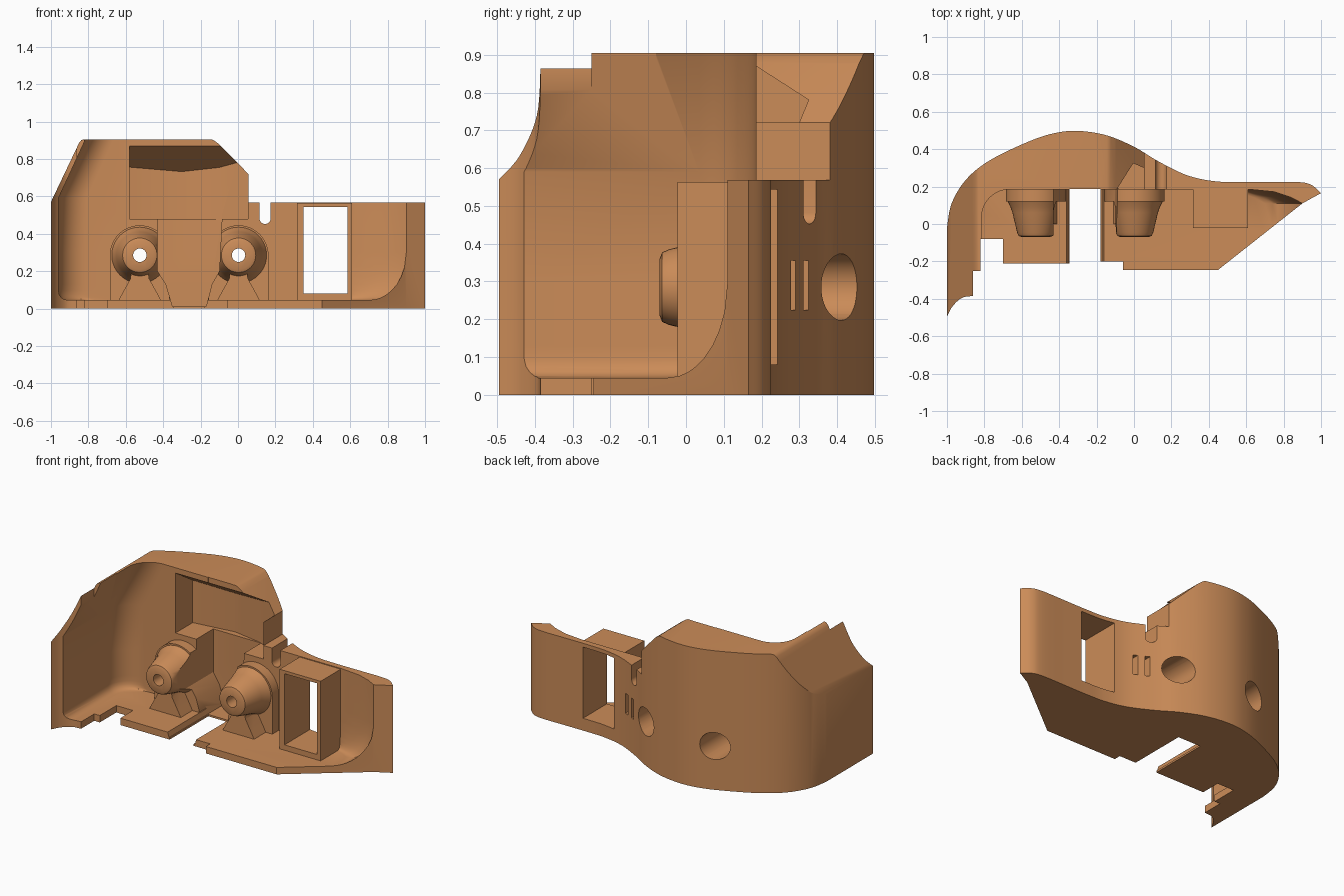
import bpy, bmesh, math
from mathutils import Vector

if "Cube" in bpy.data.objects:
    bpy.data.objects.remove(bpy.data.objects["Cube"])

clay = bpy.data.materials.new("terracotta")
clay.diffuse_color = (0.60, 0.262, 0.098, 1)
clay.use_nodes = True
clay.node_tree.nodes["Principled BSDF"].inputs["Base Color"].default_value = clay.diffuse_color


def make(name, bm):
    bmesh.ops.recalc_face_normals(bm, faces=bm.faces)
    me = bpy.data.meshes.new(name)
    bm.to_mesh(me)
    bm.free()
    ob = bpy.data.objects.new(name, me)
    bpy.context.collection.objects.link(ob)
    me.materials.append(clay)
    return ob


def loft(name, rings):
    """Closed solid through rings that have the same point count."""
    bm = bmesh.new()
    vs = [[bm.verts.new(p) for p in r] for r in rings]
    n = len(vs[0])
    for a, b in zip(vs, vs[1:]):
        for i in range(n):
            j = (i + 1) % n
            bm.faces.new((a[i], a[j], b[j], b[i]))
    bm.faces.new(vs[0])
    bm.faces.new(vs[-1])
    return make(name, bm)


def prism(name, pts, axis, a, b):
    def place(p, d):
        return {"x": (d, p[0], p[1]), "y": (p[0], d, p[1]), "z": (p[0], p[1], d)}[axis]
    return loft(name, [[place(p, d) for p in pts] for d in (a, b)])


def box(name, x0, x1, y0, y1, z0, z1):
    return prism(name, [(x0, y0), (x1, y0), (x1, y1), (x0, y1)], "z", z0, z1)


def lathe_y(name, cx, cz, profile, n=40):
    """Round solid about an axis along y; profile is (y, radius)."""
    ang = [2 * math.pi * i / n for i in range(n)]
    return loft(name, [[(cx + r * math.cos(t), y, cz + r * math.sin(t)) for t in ang]
                       for y, r in profile])


def arc(cx, cy, r, a0, a1, n=12):
    return [(cx + r * math.cos(math.radians(a0 + (a1 - a0) * i / n)),
             cy + r * math.sin(math.radians(a0 + (a1 - a0) * i / n))) for i in range(n + 1)]


def spline(pts, n=6):
    """Smooth curve through points."""
    p = [Vector(q) for q in [pts[0]] + pts + [pts[-1]]]
    out = []
    for i in range(1, len(p) - 2):
        a, b, c, d = p[i - 1:i + 3]
        for k in range(n):
            t = k / n
            out.append(tuple(0.5 * (2 * b + (c - a) * t + (2 * a - 5 * b + 4 * c - d) * t * t
                                    + (3 * b - a - 3 * c + d) * t ** 3)))
    return out + [pts[-1]]


def boolean(ob, tool, op):
    m = ob.modifiers.new("bool", "BOOLEAN")
    m.operation, m.solver, m.object = op, "EXACT", tool
    bpy.context.view_layer.objects.active = ob
    bpy.ops.object.modifier_apply(modifier=m.name)
    bpy.data.objects.remove(tool)


# footprint: wavy back wall and stepped floor edge
back = spline([(-1, -0.02), (-0.975, 0.11), (-0.9, 0.235), (-0.78, 0.335), (-0.6, 0.425),
               (-0.45, 0.48), (-0.31, 0.498), (-0.15, 0.475), (0, 0.413), (0.13, 0.335),
               (0.28, 0.262), (0.42, 0.23), (0.55, 0.224), (0.7, 0.224), (0.88, 0.224),
               (0.95, 0.208), (1, 0.165)])
floor_edge = [(0.9, 0.11), (0.45, -0.245), (-0.06, -0.245), (-0.06, -0.2), (-0.18, -0.2),
              (-0.18, 0.187), (-0.345, 0.187), (-0.345, -0.21), (-0.7, -0.21), (-0.7, -0.08),
              (-0.82, -0.08), (-0.82, -0.25), (-0.86, -0.25)]
scoop = spline([(-0.86, -0.385), (-0.92, -0.395), (-0.97, -0.44), (-1, -0.495)])
shell = prism("shell", back + floor_edge + scoop, "z", 0, 0.905)

# front silhouette with slanted shoulders, step and cable notch
notch = arc(0.145, 0.482, 0.03, 180, 360)
outline = [(-1.01, -0.1), (-1.01, 0.55), (-1, 0.57), (-0.85, 0.885), (-0.838, 0.9), (-0.815, 0.91),
           (-0.16, 0.91), (-0.13, 0.9), (-0.1, 0.878), (0.055, 0.72), (0.055, 0.568),
           (0.115, 0.568)] + notch + [(0.175, 0.568), (1.01, 0.568), (1.01, -0.1)]
boolean(shell, prism("outline", outline, "y", -1, 1), "INTERSECT")


# main cavity, rounded at the floor and both ends
def section(z):
    u = max(0, 1 - (z - 0.045) / 0.255)
    xr = 0.9 - 0.2 * (1 - math.sqrt(max(0, 1 - u * u)))
    v = max(0, 1 - (z - 0.045) / 0.05)
    xl = -0.96 + 0.05 * (1 - math.sqrt(max(0, 1 - v * v))) + max(0, z - 0.59) * 0.46
    pts = [(xl, -1)] + arc(xl + 0.15, 0.035, 0.15, 180, 90)
    pts += [(xr - 0.28, 0.185), (xr - 0.15, 0.172), (xr - 0.06, 0.142), (xr, 0.11), (xr, -1)]
    return [(x, y, z) for x, y in pts]


levels = [0.045, 0.05, 0.06, 0.075, 0.095, 0.13, 0.17, 0.22, 0.3, 0.59, 0.95]
boolean(shell, loft("cavity", [section(z) for z in levels]), "DIFFERENCE")

# screw bosses with arched backing and flared foot
for cx in (-0.525, 0.003):
    arch = [(cx - 0.16, 0.03), (cx + 0.16, 0.03)] + arc(cx, 0.285, 0.16, 0, 180, 24)
    boolean(shell, prism("arch", arch, "y", 0.12, 0.2), "UNION")
    boolean(shell, lathe_y("boss", cx, 0.285, [(0.19, 0.155), (0.12, 0.15), (0.09, 0.135),
            (0.06, 0.125), (-0.045, 0.1), (-0.063, 0.092), (-0.07, 0.075)]), "UNION")
    foot = [(cx - 0.12, 0.03), (cx + 0.12, 0.03), (cx + 0.1, 0.07), (cx + 0.05, 0.16),
            (cx + 0.04, 0.24), (cx - 0.04, 0.24), (cx - 0.05, 0.16), (cx - 0.1, 0.07)]
    boolean(shell, prism("foot", foot, "y", 0.0, 0.15), "UNION")

# window frame
boolean(shell, box("frame", 0.315, 0.61, -0.022, 0.2, 0.03, 0.563), "UNION")
boolean(shell, box("window", 0.35, 0.585, -0.2, 0.4, 0.08, 0.543), "DIFFERENCE")

# upper pocket with sloped ceiling, following the back wall
pocket = prism("pocket", [(0.1, 0.48), (0.45, 0.48), (0.45, 0.70), (0.185, 0.87), (0.1, 0.87)],
               "x", -0.58, 0.054)
limit = prism("limit", [(-0.6, 0.05), (0.1, 0.05), (0.1, 0.28), (0.054, 0.3), (-0.1, 0.365),
                        (-0.3, 0.4), (-0.6, 0.36)], "z", 0.4, 0.9)
boolean(pocket, limit, "INTERSECT")
boolean(shell, pocket, "DIFFERENCE")

# central channel narrowing to the floor slot
channel = [(-0.43, 0.5), (-0.43, 0.2), (-0.385, 0.13), (-0.35, 0.012), (-0.17, 0.012),
           (-0.14, 0.13), (-0.1, 0.2), (-0.085, 0.5)]
boolean(shell, prism("channel", channel, "y", -0.3, 0.36), "DIFFERENCE")

# screw holes, wide from the back and narrow at the tip
for cx in (-0.525, 0.003):
    boolean(shell, lathe_y("counterbore", cx, 0.285, [(0.06, 0.088), (0.7, 0.088)]), "DIFFERENCE")
    boolean(shell, lathe_y("screw_hole", cx, 0.285, [(-0.2, 0.036), (0.3, 0.036)], 24), "DIFFERENCE")

# twin strap slots in the back
for x in (0.15, 0.215):
    boolean(shell, box("strap_slot", x, x + 0.026, 0.225, 0.5, 0.225, 0.355), "DIFFERENCE")

bpy.ops.object.select_all(action="DESELECT")
shell.select_set(True)
bpy.context.view_layer.objects.active = shell
bpy.ops.object.shade_smooth_by_angle(angle=math.radians(30))
